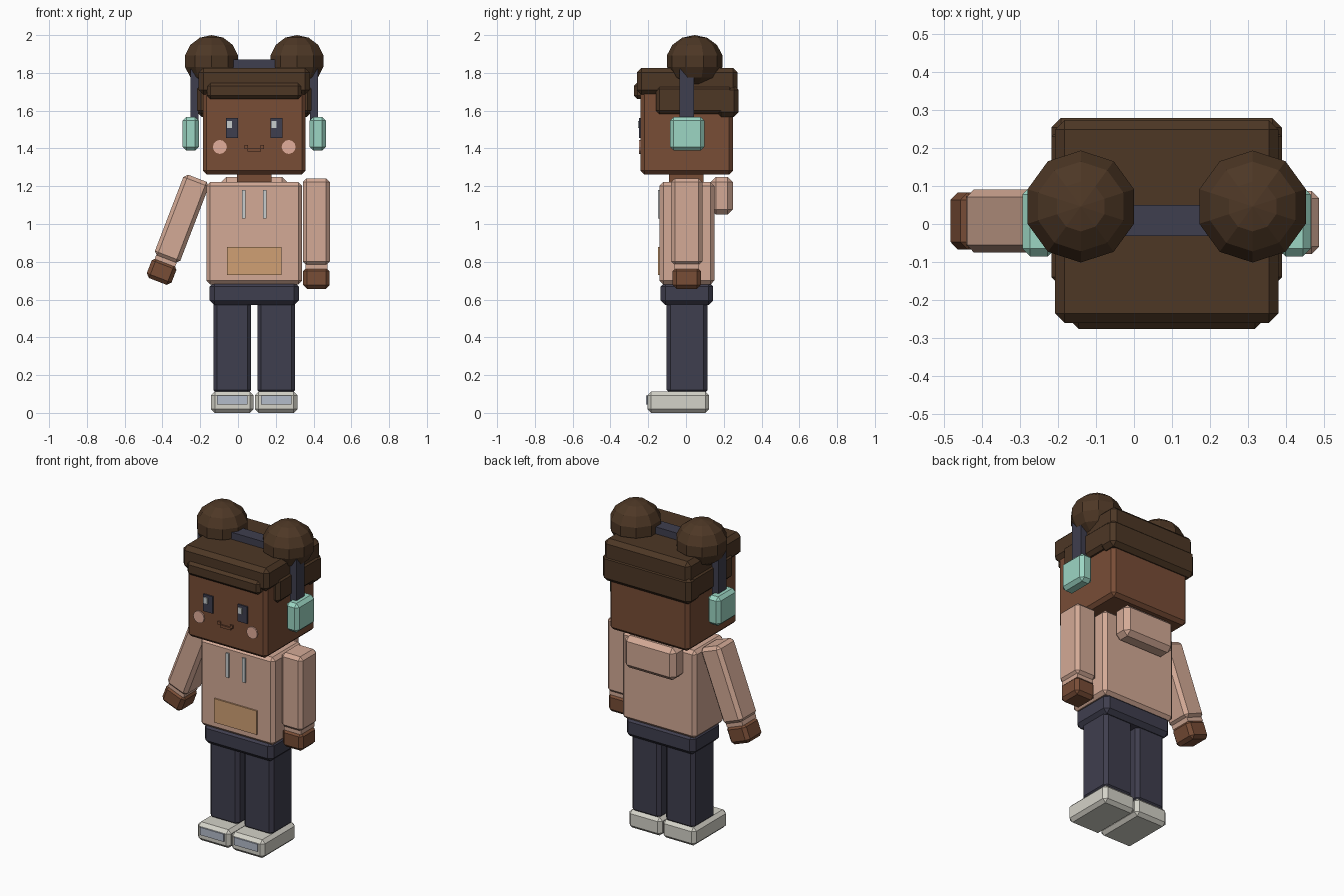
import bpy, bmesh
from math import radians
from mathutils import Matrix, Vector

if "Cube" in bpy.data.objects:
    bpy.data.objects.remove(bpy.data.objects["Cube"], do_unlink=True)

MID = 0.086  # the body's centre line


def material(name, *rgb):
    lin = [((c / 255 + 0.055) / 1.055) ** 2.4 for c in rgb] + [1]
    m = bpy.data.materials.new(name)
    m.use_nodes = True
    m.diffuse_color = lin
    m.node_tree.nodes["Principled BSDF"].inputs["Base Color"].default_value = lin
    return m


SKIN = material("brown skin", 120, 77, 54)
HAIR = material("dark brown hair", 77, 55, 37)
HOODIE = material("peach fabric", 212, 170, 150)
CHEEK = material("pink blush", 226, 174, 155)
NAVY = material("navy", 63, 62, 78)
MINT = material("mint", 156, 214, 196)
SHOE = material("off white", 212, 210, 200)
TOE = material("pale blue grey", 180, 188, 202)
POCKET = material("tan pocket", 208, 160, 116)
PALE = material("light grey", 200, 205, 206)


def finish(name, bm, mat, matrix=None):
    if matrix is not None:
        bm.transform(matrix)
    me = bpy.data.meshes.new(name)
    bm.to_mesh(me)
    bm.free()
    me.materials.append(mat)
    ob = bpy.data.objects.new(name, me)
    bpy.context.collection.objects.link(ob)
    return ob


def box(name, mat, x, y, z, bevel=0.02, matrix=None):
    """Chamfered box from (min, max) ranges."""
    bm = bmesh.new()
    bmesh.ops.create_cube(bm, size=1)
    for v in bm.verts:
        v.co = Vector([(a + b) / 2 + c * (b - a) for (a, b), c in zip((x, y, z), v.co)])
    if bevel:
        bmesh.ops.bevel(bm, geom=bm.edges[:], offset=bevel, segments=1,
                        affect='EDGES', profile=0.5)
    return finish(name, bm, mat, matrix)


def around(offset, half):
    return (MID + offset - half, MID + offset + half)


def plate(name, mat, x, z, front):
    box(name, mat, x, (front, front + 0.0095), z, 0)


# Legs, shoes, ear cups, buns and face details, once per side
for side, s in (("right", -1), ("left", 1)):
    box(side + "_shoe", SHOE, around(s * 0.116, 0.113), (-0.205, 0.123), (0, 0.113))
    plate(side + "_toe_cap", TOE, around(s * 0.116, 0.08), (0.045, 0.092), -0.213)
    box(side + "_leg", NAVY, around(s * 0.116, 0.1), (-0.102, 0.113), (0.1, 0.6))

    box(side + "_ear_cup", MINT, around(s * 0.336, 0.043), (-0.085, 0.098), (1.388, 1.567))
    box(side + "_headset_strap", NAVY, around(s * 0.316, 0.022), (-0.035, 0.042), (1.55, 1.82), 0)
    box(side + "_side_hair", HAIR, around(s * 0.277, 0.026), (-0.16, 0.25), (1.582, 1.735))

    bm = bmesh.new()
    bmesh.ops.create_uvsphere(bm, u_segments=10, v_segments=7, radius=0.151)
    finish(side + "_hair_bun", bm, HAIR,
           Matrix.Translation((MID + s * 0.226, 0.046, 1.862)) @ Matrix.Diagonal((1, 1, 0.914, 1)))

    eye_x = MID + s * 0.118
    plate(side + "_eye", NAVY, (eye_x - 0.032, eye_x + 0.032), (1.455, 1.56), -0.249)
    plate(side + "_eye_glint", PALE, (eye_x - 0.026, eye_x), (1.508, 1.545), -0.255)
    bm = bmesh.new()
    bmesh.ops.create_cone(bm, cap_ends=True, segments=12, radius1=0.037, radius2=0.037, depth=0.0095)
    finish(side + "_cheek", bm, CHEEK,
           Matrix.Translation((MID + s * 0.182, -0.243, 1.408)) @ Matrix.Rotation(radians(90), 4, 'X'))
    plate(side + "_smile_corner", SKIN, around(s * 0.042, 0.009), (1.398, 1.418), -0.249)
    plate(side + "_drawstring", PALE, around(s * 0.056, 0.01), (1.03, 1.18), -0.149)

plate("mouth", SKIN, around(0, 0.036), (1.385, 1.401), -0.249)

# Body
box("hips", NAVY, around(0, 0.236), (-0.134, 0.143), (0.57, 0.695), 0.025)
box("torso", HOODIE, around(0, 0.253), (-0.14, 0.15), (0.68, 1.222))
plate("front_pocket", POCKET, around(0, 0.145), (0.73, 0.877), -0.149)
box("hood", HOODIE, around(0, 0.175), (0.13, 0.248), (1.05, 1.25), 0.028)
box("neck", SKIN, around(0, 0.092), (-0.09, 0.092), (1.2, 1.28), 0)

# Arms, built hanging from a shoulder at the origin; the right one swings out
for side, place in (
        ("left", Matrix.Translation((0.415, 0.004, 1.242))),
        ("right", Matrix.Translation((-0.215, 0.008, 1.242)) @ Matrix.Rotation(radians(21), 4, 'Y'))):
    box(side + "_arm", HOODIE, (-0.072, 0.072), (-0.083, 0.083), (-0.46, 0), 0.02, place)
    box(side + "_cuff", HOODIE, (-0.058, 0.058), (-0.066, 0.066), (-0.48, -0.44), 0, place)
    box(side + "_hand", SKIN, (-0.07, 0.07), (-0.075, 0.075), (-0.585, -0.472), 0.02, place)

# Head, hair and headset bar
box("head", SKIN, around(0, 0.272), (-0.24, 0.248), (1.262, 1.75))
box("hair_cap", HAIR, around(0, 0.294), (-0.26, 0.273), (1.685, 1.827), 0.025)
box("fringe", HAIR, around(0, 0.25), (-0.276, -0.2), (1.662, 1.748), 0.018)
box("back_hair", HAIR, around(0, 0.303), (0.16, 0.279), (1.567, 1.735), 0.025)
box("headset_bar", NAVY, around(0, 0.3), (-0.032, 0.05), (1.8, 1.87), 0)
